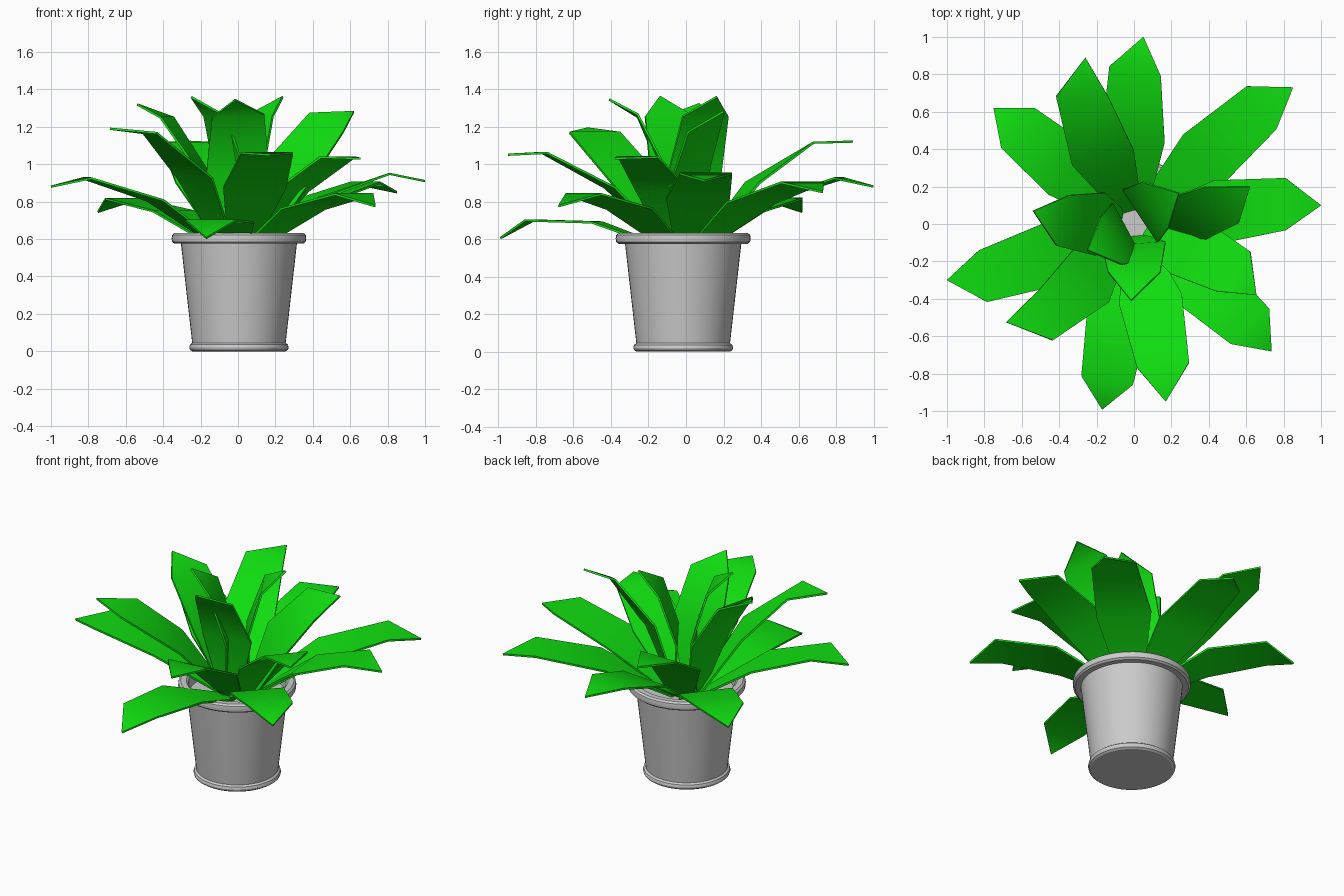
import bpy, bmesh, math
from mathutils import Vector, Matrix

if "Cube" in bpy.data.objects:
    bpy.data.objects.remove(bpy.data.objects["Cube"])


def make_object(name, bm):
    bmesh.ops.recalc_face_normals(bm, faces=bm.faces)
    mesh = bpy.data.meshes.new(name)
    bm.to_mesh(mesh)
    bm.free()
    ob = bpy.data.objects.new(name, mesh)
    bpy.context.collection.objects.link(ob)
    bpy.ops.object.select_all(action='DESELECT')
    ob.select_set(True)
    bpy.context.view_layer.objects.active = ob
    return ob


def lathe(name, profile, steps=48):
    bm = bmesh.new()
    verts = [bm.verts.new((r, 0, z)) for r, z in profile]
    edges = [bm.edges.new(p) for p in zip(verts, verts[1:])]
    bmesh.ops.spin(bm, geom=verts + edges, cent=(0, 0, 0), axis=(0, 0, 1),
                   angle=math.tau, steps=steps)
    bmesh.ops.remove_doubles(bm, verts=bm.verts, dist=1e-4)
    ob = make_object(name, bm)
    bpy.ops.object.shade_smooth_by_angle(angle=math.radians(30))
    return ob


# Pot: foot ring, tapered wall, rolled rim, inner wall and filled top
pot = lathe("pot", [(0, 0), (0.25, 0), (0.262, 0.008), (0.266, 0.02), (0.262, 0.036),
                    (0.25, 0.045), (0.31, 0.575), (0.345, 0.575), (0.357, 0.585),
                    (0.36, 0.603), (0.357, 0.622), (0.345, 0.632), (0.31, 0.632),
                    (0.297, 0.62), (0.292, 0.55), (0, 0.55)])
pot.location = (0.005, -0.015, 0)

green = bpy.data.materials.new("leaf_green")
green.diffuse_color = (0.005, 0.72, 0.005, 1)
green.use_nodes = True
green.node_tree.nodes["Principled BSDF"].inputs["Base Color"].default_value = green.diffuse_color

# Leaf template: position along the leaf, height of the arch, half width, share of bend
STATIONS = [(0, 0, 0.065, 0), (0.45, 0.12, 0.17, 0.8), (0.84, 0.105, 0.14, 1)]


def leaf(name, tip, bend, roll=0):
    tip = Vector(tip)
    out = Vector((tip.x, tip.y, 0)).normalized()
    base = out * 0.07 + Vector((0, 0, 0.54))
    chord = tip - base
    turn = Matrix.Rotation(math.radians(roll), 3, chord.normalized())
    side = turn @ Vector((out.y, -out.x, 0))
    up = side.cross(chord).normalized()
    bm = bmesh.new()
    rows = []
    for t, arch, half, share in STATIONS:
        c = base + chord * t + up * arch + side * (bend * share)
        # The blade turns with its sideways bend towards the tip
        across = Matrix.Rotation(4 * bend * max(0, 2 * t - 0.7), 3, 'Z') @ side
        rows.append([bm.verts.new(c + across * (half * k)) for k in (-1, 1)])
    for a, b in zip(rows, rows[1:]):
        bm.faces.new((a[0], a[1], b[1], b[0]))
    bm.faces.new((rows[-1][0], rows[-1][1], bm.verts.new(tip)))
    ob = make_object(name, bm)
    ob.data.materials.append(green)
    mod = ob.modifiers.new("thickness", 'SOLIDIFY')
    mod.thickness = 0.012
    mod.offset = 0
    bpy.ops.object.modifier_apply(modifier=mod.name)
    bpy.ops.object.shade_smooth_by_angle(angle=math.radians(50))


# Leaf tips (x, y, z), sideways bend, and optional roll about the leaf's length
LEAVES = {
    "outer_leaf": [(0.05, 1.0, 0.88, -0.035), (0.85, 0.73, 0.85, -0.027),
                   (1.0, 0.10, 0.91, -0.025), (0.735, -0.68, 0.775, -0.02),
                   (-0.17, -0.99, 0.605, 0), (-1.0, -0.30, 0.88, -0.035),
                   (-0.75, 0.62, 0.745, 0)],
    "middle_leaf": [(-0.26, 0.89, 1.12, -0.075), (0.655, -0.38, 1.03, -0.047),
                    (0.17, -0.95, 1.05, -0.02), (-0.685, -0.525, 1.19, -0.1)],
    "inner_leaf": [(-0.54, 0.07, 1.32, -0.03), (-0.25, -0.14, 1.36, -0.02),
                   (0.24, 0.165, 1.36, -0.02), (0.62, 0.20, 1.28, -0.02, 36),
                   (-0.015, -0.41, 1.345, -0.025, 8)],
}
for ring, rows in LEAVES.items():
    for i, (x, y, z, *shape) in enumerate(rows, 1):
        leaf(f"{ring}_{i}", (x, y, z), *shape)
